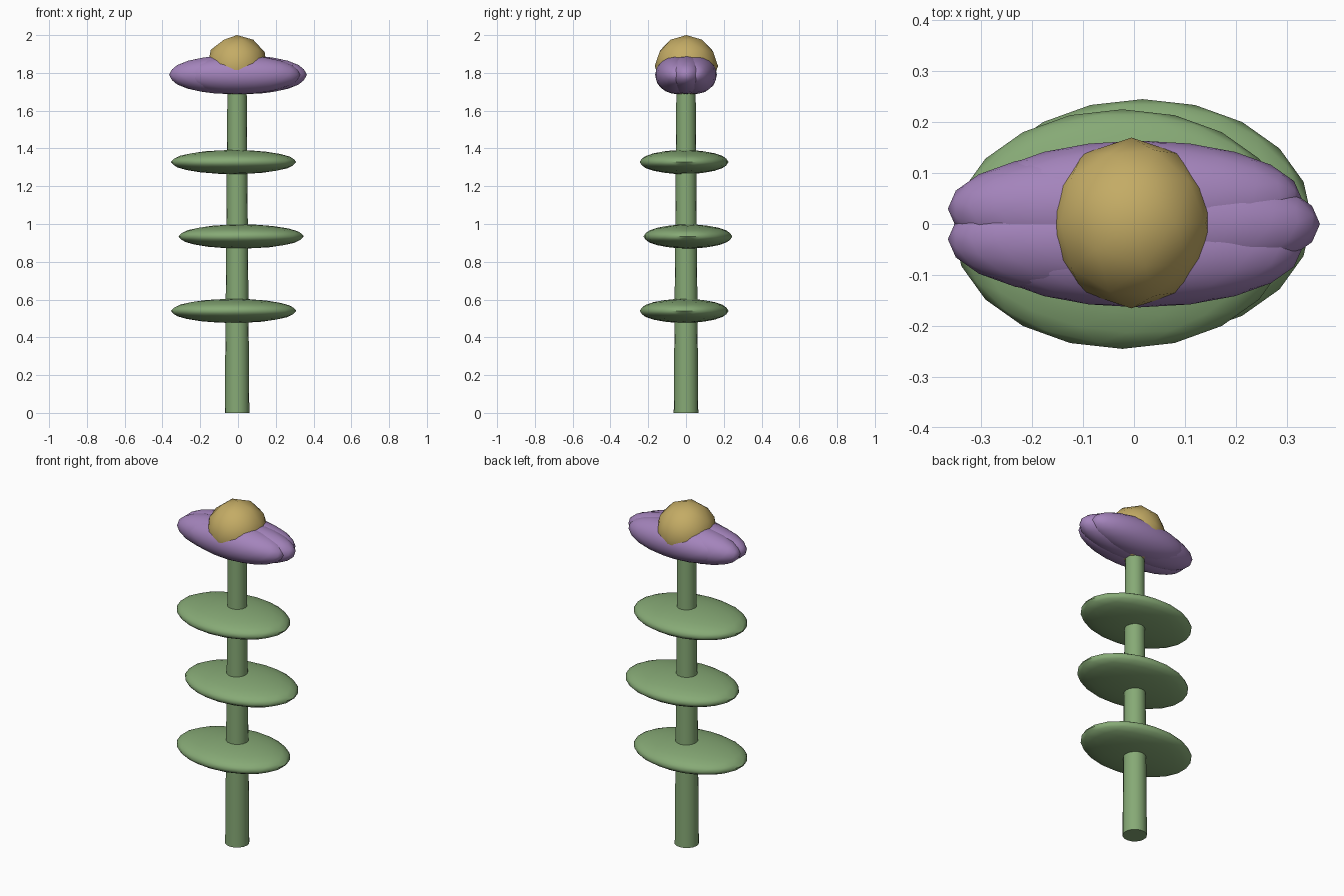
import bpy
from math import cos, sin, pi
from mathutils import Matrix

if "Cube" in bpy.data.objects:
    bpy.data.objects.remove(bpy.data.objects["Cube"])


def material(name, rgb):
    m = bpy.data.materials.new(name)
    m.diffuse_color = (*rgb, 1)
    m.use_nodes = True
    m.node_tree.nodes["Principled BSDF"].inputs["Base Color"].default_value = m.diffuse_color
    return m


green = material("leaf_green", (0.24, 0.40, 0.18))
purple = material("petal_purple", (0.37, 0.23, 0.50))
gold = material("centre_gold", (0.55, 0.41, 0.13))
CX = -0.005  # stem axis


def finish(name, mat):
    ob = bpy.context.object
    ob.name = name
    ob.data.materials.append(mat)
    bpy.ops.object.shade_smooth_by_angle(angle=pi / 4)
    return ob


def ellipsoid(name, loc, radii, mat, subdiv=3, turn=0.0):
    # the facets are turned before stretching, so all ellipsoids keep their axes
    bpy.ops.mesh.primitive_ico_sphere_add(subdivisions=subdiv, radius=1)
    ob = bpy.context.object
    ob.data.transform(Matrix.Diagonal((*radii, 1)) @ Matrix.Rotation(turn, 4, 'Z'))
    ob.location = loc
    return finish(name, mat)


# tapered stem
bpy.ops.mesh.primitive_cone_add(vertices=16, radius1=0.065, radius2=0.051,
                                depth=1.72, location=(CX, 0, 0.86))
finish("stem", green)

# three leaves, alternating sides
for i in range(3):
    s = 1 if i == 1 else -1
    ellipsoid(f"leaf_{i + 1}", (CX + 0.002 + 0.02 * s, 0.01 * s, 0.54 + 0.394 * i),
              (0.332, 0.235, 0.064), green)

# five overlapping petals set around the stem axis
for i in range(5):
    a = 2 * pi * i / 5
    ellipsoid(f"petal_{i + 1}", (CX + 0.051 * cos(a), 0.051 * sin(a), 1.79),
              (0.319, 0.115, 0.102), purple, turn=pi / 2)

# flower centre
ellipsoid("flower_centre", (CX, 0.002, 1.8365), (0.1635, 0.1675, 0.1635), gold, subdiv=2)
